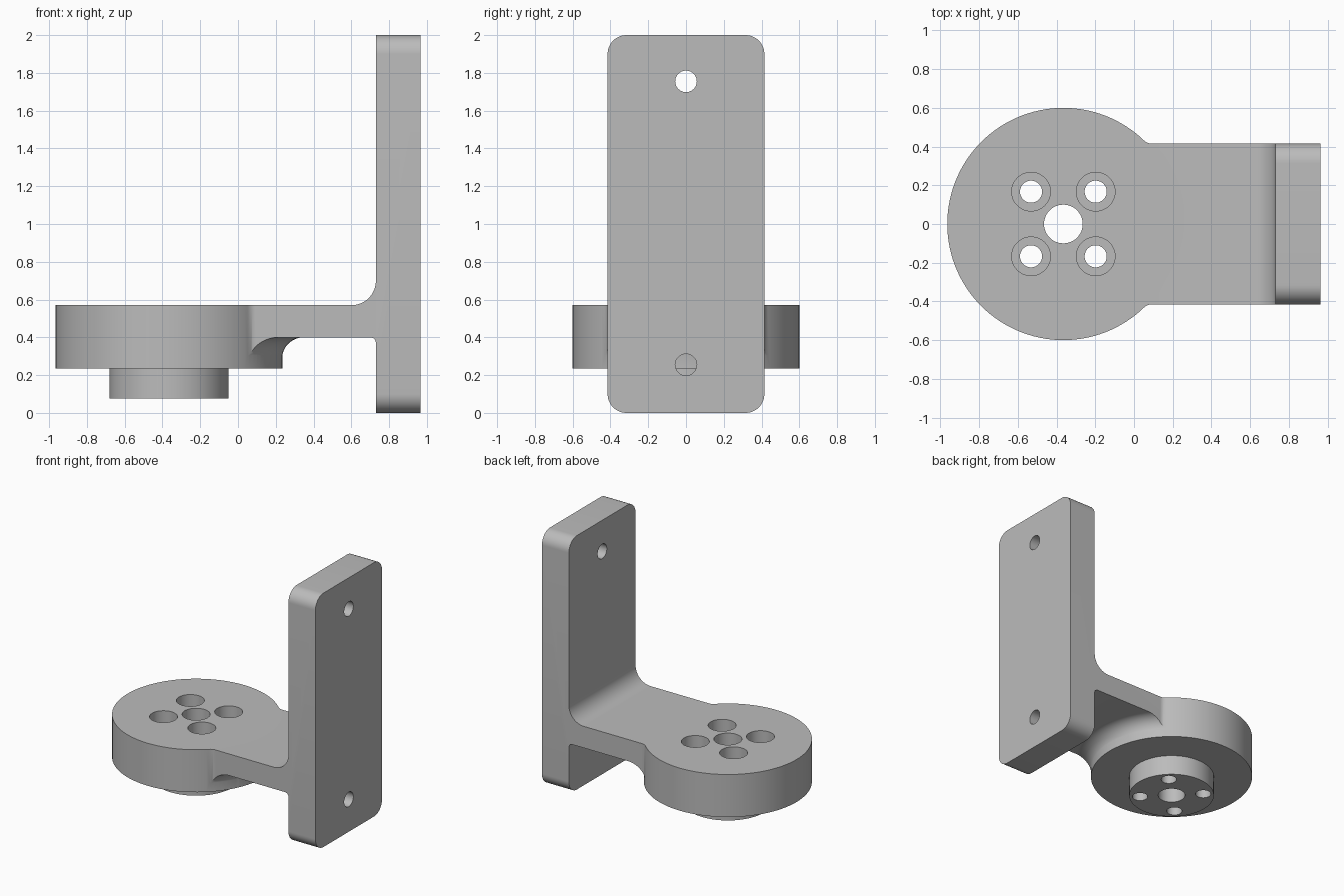
import bpy, bmesh, math
from mathutils import Vector, Matrix

if "Cube" in bpy.data.objects:
    bpy.data.objects.remove(bpy.data.objects["Cube"], do_unlink=True)

# Main dimensions
HUB_X, HUB_R = -0.365, 0.6
HUB_LOW, TOP, ARM_LOW = 0.235, 0.57, 0.4
HALF_W = 0.415
PLATE_IN, PLATE_OUT, HEIGHT = 0.73, 0.965, 2.0

grey = bpy.data.materials.new("plain grey")
grey.use_nodes = True
grey.diffuse_color = (0.5, 0.5, 0.5, 1)
grey.node_tree.nodes["Principled BSDF"].inputs["Base Color"].default_value = (0.5, 0.5, 0.5, 1)


def finish(name, bm):
    bmesh.ops.recalc_face_normals(bm, faces=bm.faces)
    mesh = bpy.data.meshes.new(name)
    bm.to_mesh(mesh)
    bm.free()
    mesh.materials.append(grey)
    obj = bpy.data.objects.new(name, mesh)
    bpy.context.collection.objects.link(obj)
    return obj


def arc(cx, cy, r, start, end, n=14):
    angles = [math.radians(start + (end - start) * i / n) for i in range(n + 1)]
    return [(cx + r * math.cos(a), cy + r * math.sin(a)) for a in angles]


def prism(points, direction):
    """Mesh made by sweeping a closed 3D outline along a direction."""
    bm = bmesh.new()
    face = bm.faces.new([bm.verts.new(p) for p in points])
    moved = bmesh.ops.extrude_face_region(bm, geom=[face])["geom"]
    bmesh.ops.translate(bm, vec=Vector(direction),
                        verts=[v for v in moved if isinstance(v, bmesh.types.BMVert)])
    return bm


def cylinder(name, x, y, r, low, high, n=48):
    outline = [(px, py, low) for px, py in arc(x, y, r, 0, 360, n)[:-1]]
    return finish(name, prism(outline, (0, 0, high - low)))


def combine(base, tool, operation):
    mod = base.modifiers.new(operation, 'BOOLEAN')
    mod.operation, mod.solver, mod.object = operation, 'EXACT', tool
    bpy.context.view_layer.update()
    graph = bpy.context.evaluated_depsgraph_get()
    mesh = bpy.data.meshes.new_from_object(base.evaluated_get(graph))
    base.modifiers.clear()
    base.data = mesh
    bpy.data.objects.remove(tool, do_unlink=True)


# Arm and upright plate from one side profile with both inner fillets
FILLET, SMALL = 0.13, 0.03
profile = [(-0.2, HUB_LOW), (0.36, HUB_LOW), (0.36, ARM_LOW)]
profile += arc(PLATE_IN - SMALL, ARM_LOW - SMALL, SMALL, 90, 0, 6)
profile += [(PLATE_IN, 0), (PLATE_OUT, 0), (PLATE_OUT, HEIGHT), (PLATE_IN, HEIGHT)]
profile += arc(PLATE_IN - FILLET, TOP + FILLET, FILLET, 0, -90)
profile += [(-0.2, TOP)]
bm = prism([(x, -HALF_W, z) for x, z in profile], (0, 2 * HALF_W, 0))
corners = [e for e in bm.edges
           if abs(e.verts[0].co.x - e.verts[1].co.x) > 0.1
           and all(v.co.z < 0.01 or v.co.z > HEIGHT - 0.01 for v in e.verts)
           and abs(e.verts[0].co.y - e.verts[1].co.y) < 0.01]
bmesh.ops.bevel(bm, geom=corners, offset=0.1, offset_type='OFFSET', segments=12,
                profile=0.5, affect='EDGES')
mount = finish("angle_mount", bm)

# Small rounded webs where the arm meets the round hub
web_r = 0.06
reach = math.sqrt((HUB_R + web_r) ** 2 - (HALF_W + web_r) ** 2)
web_x, web_y = HUB_X + reach, HALF_W + web_r
tangent = math.degrees(math.atan2(-web_y, -reach))
for side in (1, -1):
    outline = [(-0.05, 0.3)] + arc(web_x, web_y, web_r, tangent, -90, 8) + [(web_x, 0.3)]
    web = finish("arm_web", prism([(x, side * y, HUB_LOW) for x, y in outline],
                                  (0, 0, TOP - HUB_LOW)))
    combine(mount, web, 'UNION')

# Turned relief under the arm, leaving a concave flare around the hub
FLARE = 0.115
inner = HUB_R - 0.002
ring = [(inner, 0.1)] + arc(inner + FLARE, ARM_LOW - FLARE, FLARE, 180, 90, 12)
ring += [(0.85, ARM_LOW), (0.85, 0.1)]
bm = bmesh.new()
verts = [bm.verts.new((HUB_X + r, 0, z)) for r, z in ring]
edges = [bm.edges.new((a, b)) for a, b in zip(verts, verts[1:] + verts[:1])]
bmesh.ops.spin(bm, geom=verts + edges, cent=(HUB_X, 0, 0), axis=(0, 0, 1),
               angle=2 * math.pi, steps=120, use_merge=True)
bmesh.ops.remove_doubles(bm, verts=bm.verts, dist=0.0001)
combine(mount, finish("relief_cutter", bm), 'DIFFERENCE')

# Round hub and the boss beneath it
combine(mount, cylinder("hub", HUB_X, 0, HUB_R, HUB_LOW, TOP, 120), 'UNION')
combine(mount, cylinder("boss", HUB_X, 0, 0.315, 0.075, HUB_LOW + 0.05, 80), 'UNION')

# Centre bore and four counterbored screw holes
combine(mount, cylinder("bore", HUB_X, 0, 0.1, -0.1, 1), 'DIFFERENCE')
for sx in (-1, 1):
    for sy in (-1, 1):
        x, y = HUB_X + sx * 0.167, sy * 0.167
        combine(mount, cylinder("screw_hole", x, y, 0.057, -0.1, 1), 'DIFFERENCE')
        combine(mount, cylinder("counterbore", x, y, 0.1, 0.33, 1), 'DIFFERENCE')

# Two holes through the upright plate
for z in (0.255, 1.755):
    hole = cylinder("plate_hole", 0, 0, 0.057, 0.6, 1.1, 40)
    hole.data.transform(Matrix.Translation((0, 0, z)) @ Matrix.Rotation(math.pi / 2, 4, 'Y'))
    combine(mount, hole, 'DIFFERENCE')

# Smooth curved faces, keep machined edges sharp
bpy.ops.object.select_all(action='DESELECT')
mount.select_set(True)
bpy.context.view_layer.objects.active = mount
bpy.ops.object.shade_smooth_by_angle(angle=math.radians(30))
